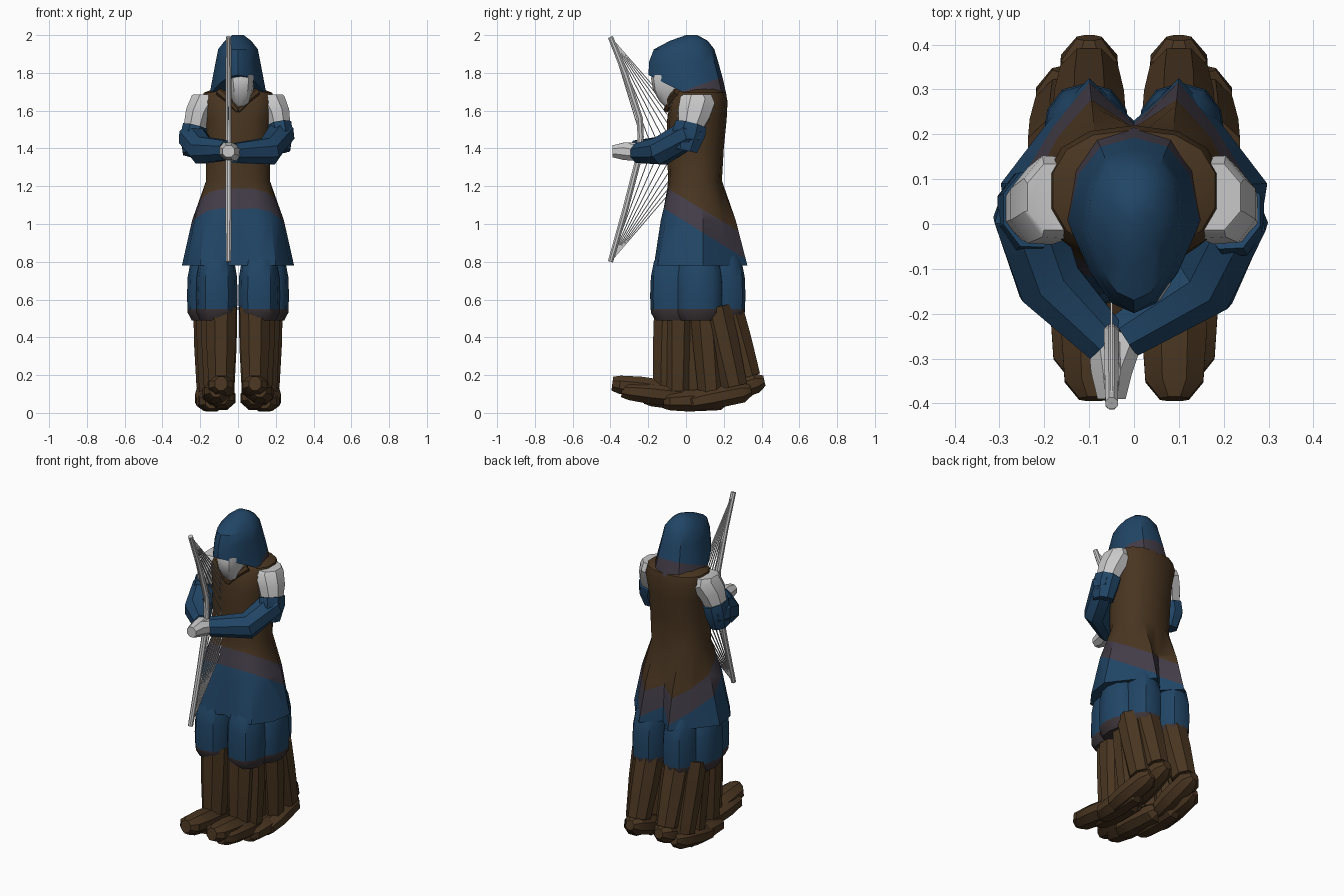
import bpy, bmesh, math
from mathutils import Vector

cube = bpy.data.objects.get("Cube")
if cube:
    bpy.data.objects.remove(cube, do_unlink=True)


def material(name, rgb):
    m = bpy.data.materials.new(name)
    m.use_nodes = True
    m.diffuse_color = (*rgb, 1)
    m.node_tree.nodes["Principled BSDF"].inputs["Base Color"].default_value = (*rgb, 1)
    return m


BLUE = material("blue_cloth", (0.015, 0.06, 0.133))
BROWN = material("brown_leather", (0.067, 0.036, 0.015))
MAUVE = material("faded_mauve", (0.056, 0.046, 0.064))
HEM = material("dark_hem", (0.043, 0.033, 0.037))
GREY = material("pale_grey", (0.58, 0.58, 0.58))


def loft(name, rings, mats, cuts=(), trim=None, angle=35):
    """Skin rings of points; each cut (height, slope) starts the next material below it."""
    bm = bmesh.new()
    loops = [[bm.verts.new(p) for p in r] for r in rings]
    n = len(loops[0])
    for a, b in zip(loops, loops[1:]):
        for i in range(n):
            j = (i + 1) % n
            bm.faces.new((a[i], a[j], b[j], b[i]))
    bm.faces.new(loops[0])
    bm.faces.new(loops[-1])
    bmesh.ops.recalc_face_normals(bm, faces=bm.faces)
    if trim:
        res = bmesh.ops.bisect_plane(bm, geom=bm.verts[:] + bm.edges[:] + bm.faces[:],
                                     plane_co=(0, 0, trim[0]), plane_no=(0, trim[1], 1),
                                     clear_inner=True)
        rim = [e for e in res["geom_cut"] if isinstance(e, bmesh.types.BMEdge)]
        bmesh.ops.holes_fill(bm, edges=rim, sides=0)
    for k, (height, slope) in enumerate(cuts):
        bmesh.ops.bisect_plane(bm, geom=bm.verts[:] + bm.edges[:] + bm.faces[:],
                               plane_co=(0, 0, height), plane_no=(0, slope, 1))
        for f in bm.faces:
            c = f.calc_center_median()
            if c.z + slope * c.y < height:
                f.material_index = k + 1
    bmesh.ops.recalc_face_normals(bm, faces=bm.faces)
    mesh = bpy.data.meshes.new(name)
    bm.to_mesh(mesh)
    bm.free()
    for m in mats:
        mesh.materials.append(m)
    ob = bpy.data.objects.new(name, mesh)
    bpy.context.collection.objects.link(ob)
    bpy.ops.object.select_all(action="DESELECT")
    ob.select_set(True)
    bpy.context.view_layer.objects.active = ob
    bpy.ops.object.shade_smooth_by_angle(angle=math.radians(angle))
    return ob


def section(z, rx, y0, y1, cx=0, n=14, power=0.85, front=1.0):
    """Horizontal rounded section from y0 to y1; front narrows the front half."""
    pts = []
    for i in range(n):
        a = 2 * math.pi * i / n
        s, c = math.sin(a), -math.cos(a)
        s = math.copysign(abs(s) ** power, s)
        c = math.copysign(abs(c) ** power, c)
        s *= 1 - (1 - front) * max(0, -c)
        pts.append(Vector((cx + rx * s, (y0 + y1) / 2 + (y1 - y0) / 2 * c, z)))
    return pts


def tube(name, path, radii, mat, ref=(1, 0, 0), n=8):
    """Tapered limb along a path; radii are single values or (along ref, across ref)."""
    path, ref, rings = [Vector(p) for p in path], Vector(ref), []
    for i, p in enumerate(path):
        t = (path[min(i + 1, len(path) - 1)] - path[max(i - 1, 0)]).normalized()
        u = (ref - t * ref.dot(t)).normalized()
        v = t.cross(u)
        ru, rv = radii[i] if isinstance(radii[i], tuple) else (radii[i], radii[i])
        ang = [2 * math.pi * (k + 0.5) / n for k in range(n)]
        rings.append([p + u * ru * math.cos(a) + v * rv * math.sin(a) for a in ang])
    return loft(name, rings, [mat])


# Skirted tunic: the hem has two pointed folds at the back
half = [(0, -.13), (.1, -.17), (.2, -.15), (.275, -.05), (.297, .09), (.19, .23), (.1, .325), (0, .23)]
outline = half + [(-x, y) for x, y in half[6:0:-1]]
hem = [Vector((x, y, .78)) for x, y in outline]
waist = section(1.23, .172, -.095, .19)
middle = [a.lerp(b, .42) for a, b in zip(hem, waist)]
for p in middle:
    p.z = 1.02
loft("tunic", [hem, middle, waist,
               section(1.4, .175, -.1, .2), section(1.55, .18, -.1, .215),
               section(1.65, .2, -.085, .22), section(1.695, .185, -.06, .21),
               section(1.72, .12, -.02, .17)],
     [BROWN, MAUVE, BLUE], cuts=[(1.13, .6), (1.01, .62)])

# Neck and V collar
tube("neck", [(.01, .06, 1.62), (.01, -.02, 1.78)], [.07, .06], GREY)
for s in (-1, 1):
    tube("collar", [(s * .1, -.045, 1.70), (s * .05, -.085, 1.66), (0, -.105, 1.60)],
         [.022, .02, .014], BROWN, n=6)

# Face and hood
loft("face", [section(z, r, y0, y1, cx=.015, n=12) for z, r, y0, y1 in
              ((1.62, .025, -.11, -.03), (1.65, .048, -.14, 0), (1.71, .066, -.175, .03),
               (1.77, .075, -.185, .04), (1.84, .07, -.16, .04))], [GREY])
loft("hood", [section(z, r, y0, y1, n=12, front=.62) for z, r, y0, y1 in
              ((1.68, .152, -.19, .215), (1.77, .135, -.2, .195), (1.86, .118, -.195, .17),
               (1.925, .105, -.17, .15), (1.97, .07, -.085, .115), (2.0, .03, 0, .06))],
     [BLUE, MAUVE], cuts=[(1.71, -.35)], trim=(1.69, .5))

# Arms: pale sleeves, blue wrapped forearms, pale hands
arms = {"right": [(-.175, .06, 1.65), (-.21, .04, 1.58), (-.24, .025, 1.46),
                  (-.19, -.13, 1.39), (-.06, -.265, 1.39)],
        "left": [(.175, .06, 1.65), (.205, .04, 1.58), (.225, .015, 1.48),
                 (.16, -.135, 1.385), (-.02, -.25, 1.375)]}
for side, (shoulder, upper, elbow, fore, wrist) in arms.items():
    top = Vector(shoulder) + Vector((0, 0, .035))
    tube(side + "_sleeve", [top, shoulder, upper, elbow],
         [(.068, .08), (.08, .1), (.074, .093), .06], GREY)
    cuff = Vector(upper).lerp(Vector(elbow), .55)
    tube(side + "_elbow_wrap", [cuff, elbow, Vector(elbow) + Vector((0, -.02, -.09))],
         [(.072, .09), (.07, .095), (.055, .07)], BLUE)
    back = Vector(elbow) + Vector((0, .06, -.015))
    tube(side + "_forearm", [back, elbow, fore, wrist],
         [.05, .08, .078, .056], BLUE, ref=(0, 0, 1))
    palm = Vector((-.05, -.325, 1.385))
    tube(side + "_hand", [wrist, palm, palm + Vector((0, -.065, 0))],
         [.045, .05, .034], GREY, ref=(0, 0, 1))

# Overlapping puffed breeches, legs and pointed boots, repeated front to back
puffs = [(-.055, .112, .11), (.07, .145, .125), (.18, .105, .1)]
# each stride: top y, heel y, heel z, toe y, toe z, x
strides = [(-.09, -.06, .11, -.39, .155, .09), (-.04, 0, .085, -.34, .12, .115),
           (.03, .09, .07, -.22, .085, .085), (.1, .18, .07, -.12, .06, .14),
           (.16, .30, .11, 0, .05, .155), (.22, .37, .16, .1, .065, .10)]
for s, side in ((-1, "right"), (1, "left")):
    for y, x, r in puffs:
        loft(side + "_breeches", [section(z, r * k, y - .135 * k, y + .135 * k, cx=s * x, n=12)
                                  for z, k in ((.49, .8), (.53, .97), (.62, 1), (.72, .97),
                                               (.80, .85), (.87, .6))],
             [BLUE, HEM], cuts=[(.55, 0)])
    for top_y, heel_y, heel_z, toe_y, toe_z, x in strides:
        x *= s
        ankle = Vector((x, heel_y - .045, heel_z + .03))
        knee = Vector((x, top_y, .56))
        tube(side + "_leg", [knee, knee.lerp(ankle, .45), ankle],
             [(.088, .085), (.084, .084), (.07, .075)], BROWN)
        heel, toe = Vector((x, heel_y, heel_z)), Vector((x, toe_y, toe_z))
        tip = heel + Vector((0, .045, .01))
        tube(side + "_boot", [tip, heel, heel.lerp(toe, .55), heel.lerp(toe, .88), toe],
             [(.03, .03), (.068, .06), (.078, .062), (.07, .052), (.035, .04)], BROWN)

# Bow with the fan of drawn strings
X = -.05
tips = [(X, -.40, 1.99), (X, -.40, .80)]
tube("bow", [tips[0], (X, -.32, 1.79), (X, -.245, 1.56), (X, -.24, 1.46), (X, -.255, 1.33),
             (X, -.32, 1.08), tips[1]],
     [.015, .017, .018, .018, .018, .017, .015], GREY)
for i in range(9):
    nock = (X, -.22 + .042 * i, 1.4)
    for tip in tips:
        tube("bow_string", [tip, nock], [.0035, .0035], GREY, n=4)
